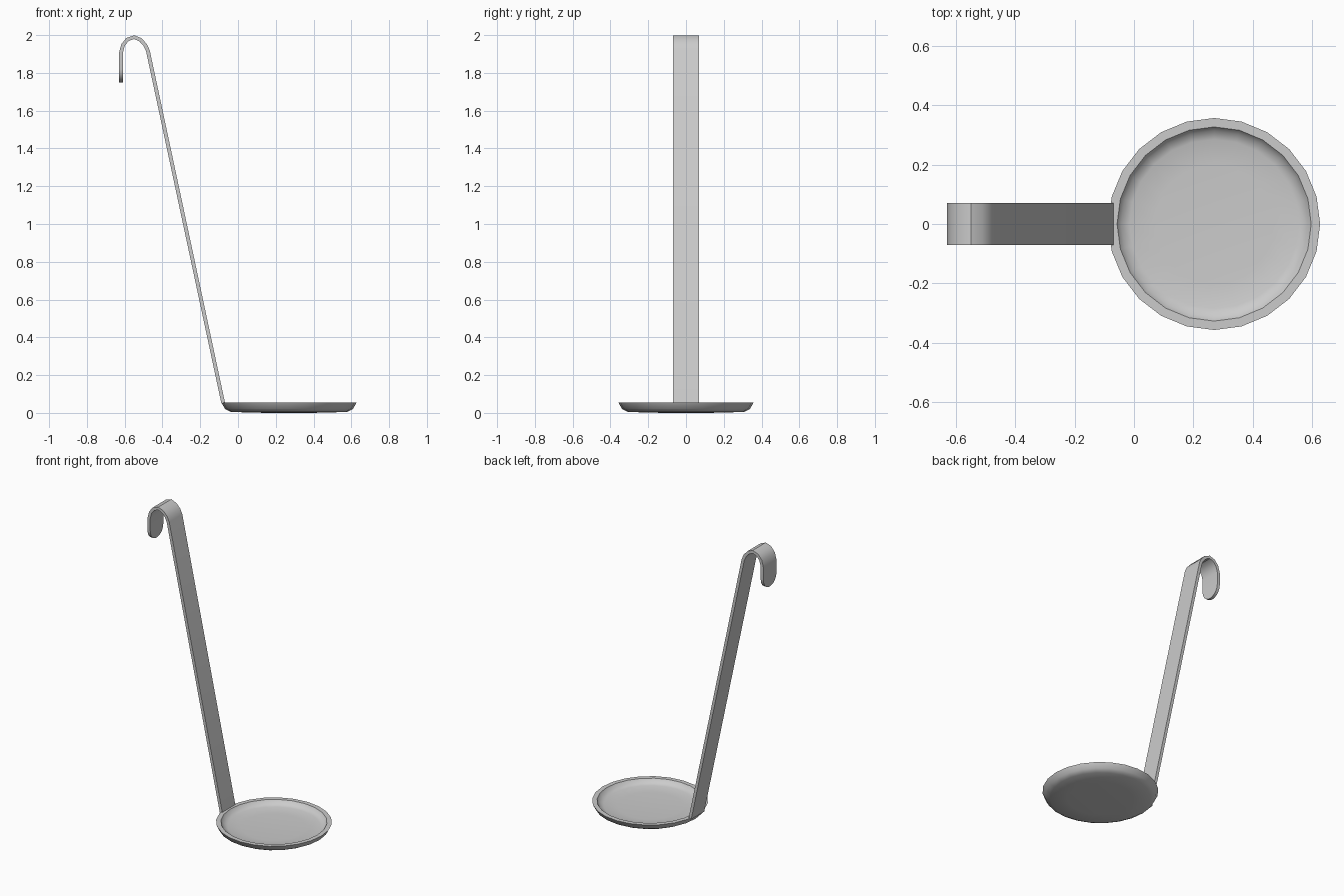
import bpy, bmesh, math
from mathutils import Vector

if "Cube" in bpy.data.objects:
    bpy.data.objects.remove(bpy.data.objects["Cube"])


def finish(bm, name, angle):
    bmesh.ops.recalc_face_normals(bm, faces=bm.faces[:])
    mesh = bpy.data.meshes.new(name)
    bm.to_mesh(mesh)
    bm.free()
    obj = bpy.data.objects.new(name, mesh)
    bpy.context.collection.objects.link(obj)
    bpy.ops.object.select_all(action='DESELECT')
    obj.select_set(True)
    bpy.context.view_layer.objects.active = obj
    bpy.ops.object.shade_smooth_by_angle(angle=math.radians(angle))
    return obj


# shallow dish: closed (radius, height) profile turned around its axis
dish_profile = [(0, 0), (0.2, 0.001), (0.31, 0.006), (0.34, 0.022), (0.357, 0.055),
                (0.327, 0.055), (0.313, 0.034), (0.285, 0.025), (0.2, 0.02), (0, 0.018)]
SIDES = 24
bm = bmesh.new()
verts = [bm.verts.new((r, 0, z)) for r, z in dish_profile]
edges = [bm.edges.new(p) for p in zip(verts, verts[1:])]
bmesh.ops.spin(bm, geom=verts + edges, cent=(0, 0, 0), axis=(0, 0, 1),
               angle=math.tau, steps=SIDES)
bmesh.ops.remove_doubles(bm, verts=bm.verts[:], dist=0.0005)
dish = finish(bm, "dish", 40)
dish.location = (0.27, 0, 0)

# handle strip: centre line in the xz plane with half widths
W, T = 0.07, 0.01
path = [(-0.078, 0.05, W), (-0.477, 1.917, W), (-0.491, 1.947, W), (-0.516, 1.975, W),
        (-0.55, 1.989, W), (-0.585, 1.977, W), (-0.609, 1.947, W), (-0.62, 1.905, W)]
# rounded hook tip
for i in range(7):
    a = math.radians(i * 14)
    path.append((-0.62, 1.82 - 0.07 * math.sin(a), W * math.cos(a)))

bm = bmesh.new()
pts = [Vector((x, 0, z)) for x, z, w in path]
rings = []
for i, p in enumerate(pts):
    t = (pts[min(i + 1, len(pts) - 1)] - pts[max(i - 1, 0)]).normalized()
    n = Vector((t.z, 0, -t.x)) * T
    if i == 0:
        n = Vector((T, 0, 0))
    w = Vector((0, path[i][2], 0))
    rings.append([bm.verts.new(p + s * n + q * w)
                  for s, q in ((1, 1), (1, -1), (-1, -1), (-1, 1))])
for a, b in zip(rings, rings[1:]):
    for k in range(4):
        j = (k + 1) % 4
        bm.faces.new((a[k], a[j], b[j], b[k]))
bm.faces.new(rings[0])
bm.faces.new(rings[-1])
finish(bm, "hooked_handle", 40)
